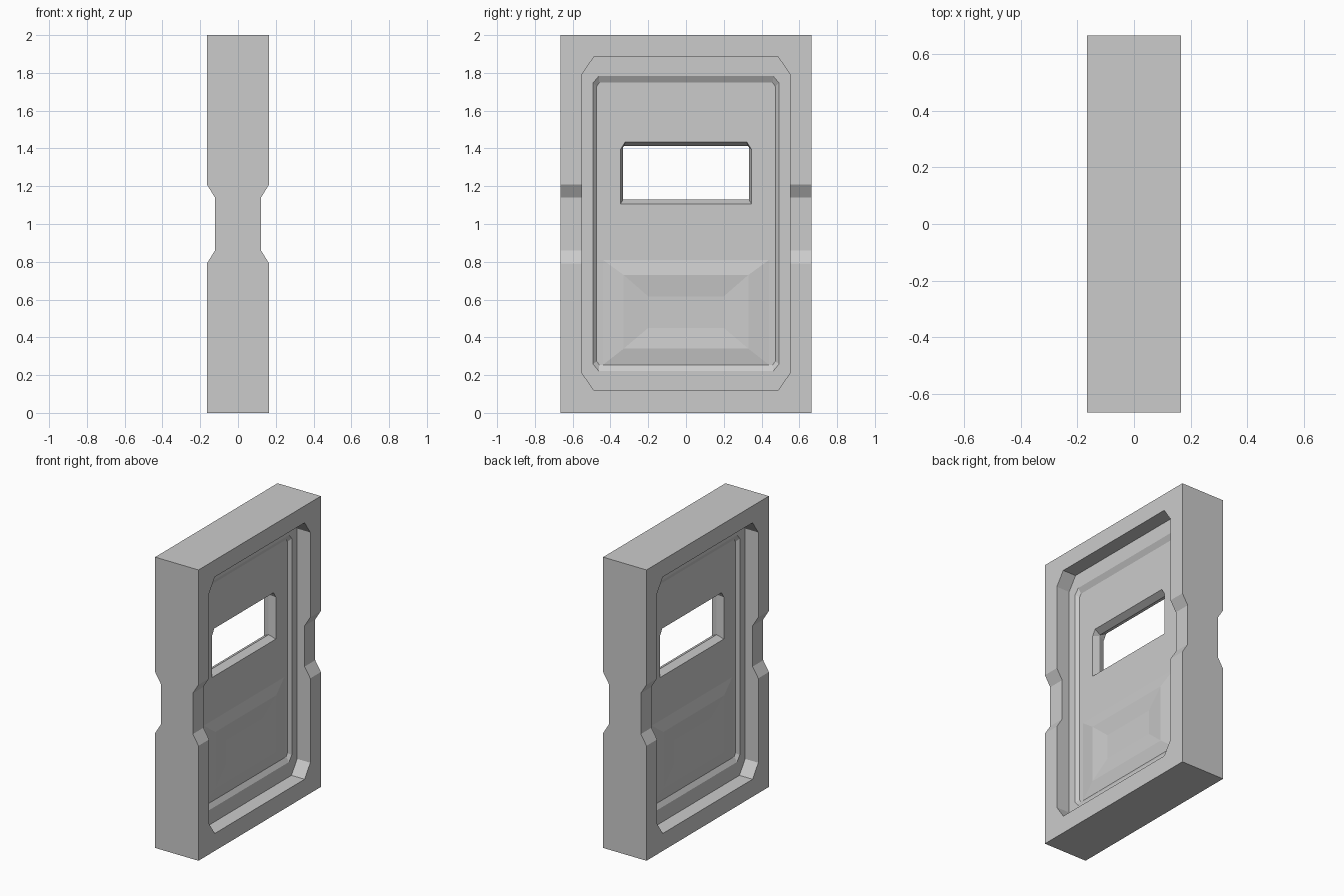
import bpy, bmesh

if "Cube" in bpy.data.objects:
    bpy.data.objects.remove(bpy.data.objects["Cube"])


def loft(name, rings, cap_start=False, cap_end=False):
    """Skin a list of equal-length point rings into a mesh object."""
    bm = bmesh.new()
    rows = [[bm.verts.new(p) for p in ring] for ring in rings]
    for a, b in zip(rows, rows[1:]):
        n = len(a)
        for i in range(n):
            j = (i + 1) % n
            bm.faces.new((a[i], a[j], b[j], b[i]))
    if cap_start:
        bm.faces.new(rows[0][::-1])
    if cap_end:
        bm.faces.new(rows[-1])
    bmesh.ops.remove_doubles(bm, verts=bm.verts, dist=0.0005)
    if cap_start and cap_end:
        bmesh.ops.recalc_face_normals(bm, faces=bm.faces)
    mesh = bpy.data.meshes.new(name)
    bm.to_mesh(mesh)
    bm.free()
    obj = bpy.data.objects.new(name, mesh)
    bpy.context.collection.objects.link(obj)
    return obj


def octagon(x, hy, z0, z1, cy=0.0, cz=0.0, bottom=1):
    """Chamfered rectangle in the YZ plane; bottom=0 squares the lower corners."""
    by, bz = cy * bottom, cz * bottom
    return [(x, -hy + by, z0), (x, hy - by, z0), (x, hy, z0 + bz), (x, hy, z1 - cz),
            (x, hy - cy, z1), (x, -hy + cy, z1), (x, -hy, z1 - cz), (x, -hy, z0 + bz)]


# Outer frame: notched side profile swept across the width
half = [(0.165, 0), (0.165, 0.79), (0.122, 0.86), (0.122, 1.14), (0.165, 1.21), (0.165, 2)]
profile = half + [(-x, z) for x, z in reversed(half)]
frame = loft("frame", [[(x, y, z) for x, z in profile] for y in (-0.665, 0.665)], True, True)

# Chamfered opening cut through the frame
opening = (0.55, 0.12, 1.884, 0.062, 0.09)
cutter = loft("opening_cutter", [octagon(x, *opening) for x in (-0.4, 0.4)], True, True)
cutter.hide_render = True
cutter.hide_set(True)
cut = frame.modifiers.new("opening", 'BOOLEAN')
cut.operation = 'DIFFERENCE'
cut.solver = 'EXACT'
cut.object = cutter

# Door panel: border, recess and waisted window, lofted from front to back
side = [
    (0.065, *opening),
    (0.065, 0.492, 0.222, 1.783, 0.03, 0.036),
    (0.045, 0.473, 0.254, 1.748, 0.014, 0.02),
    (0.045, 0.347, 1.106, 1.434, 0.025, 0.04, 0),
]
waist = [(0.0, 0.333, 1.13, 1.412, 0.004, 0.006, 0)]
back = [(-s[0], *s[1:]) for s in reversed(side)]
loft("door_panel", [octagon(*s) for s in side + waist + back])

# Shallow raised and dished relief on the lower panel, both faces
relief = loft("lower_relief", [
    octagon(0.045, 0.44, 0.254, 0.81),
    octagon(0.060, 0.33, 0.34, 0.73),
    octagon(0.047, 0.20, 0.45, 0.617),
], cap_end=True)
mirror = relief.modifiers.new("both_faces", 'MIRROR')
mirror.use_axis = (True, False, False)
mirror.use_mirror_merge = False
